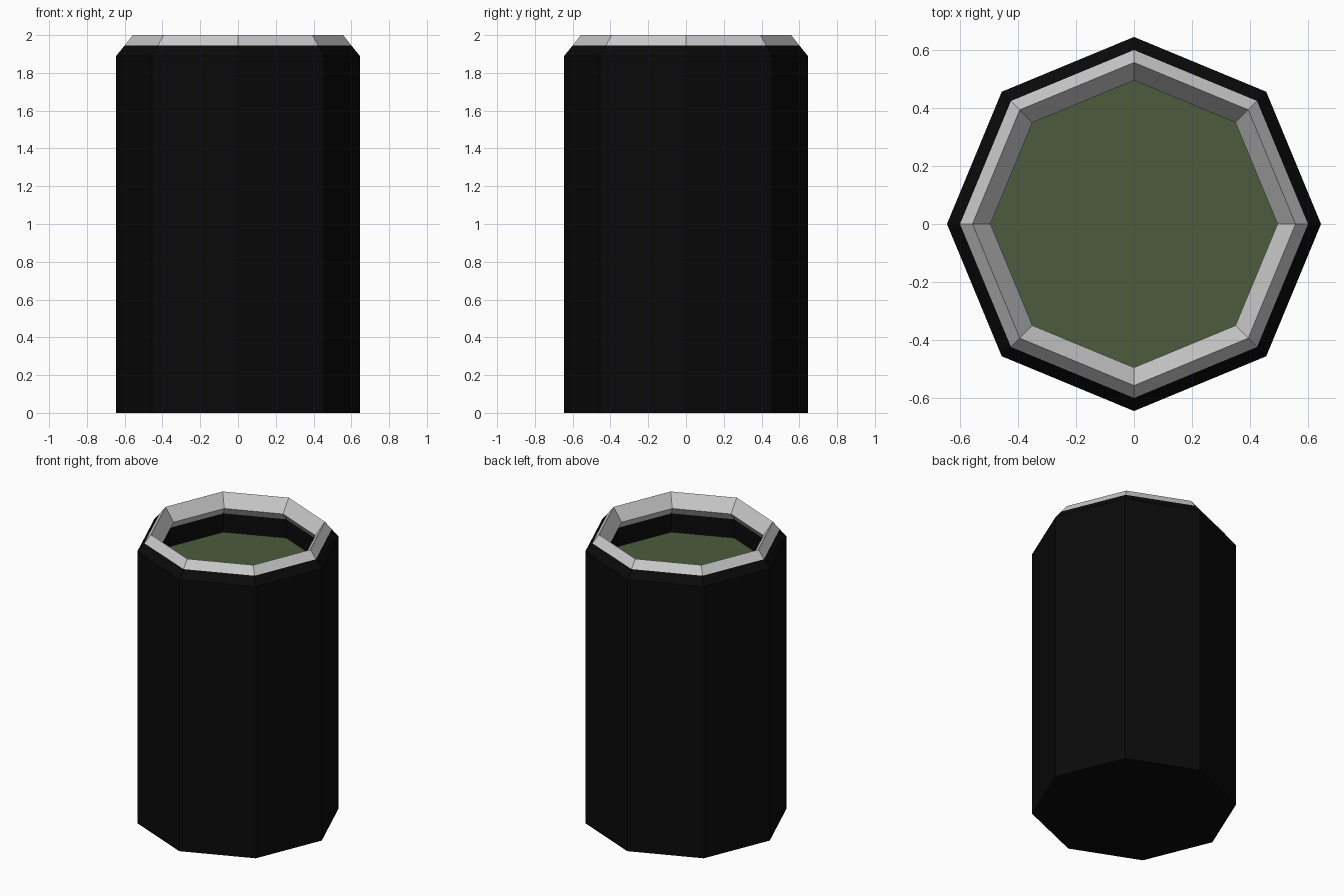
import bpy, math

if "Cube" in bpy.data.objects:
    bpy.data.objects.remove(bpy.data.objects["Cube"])

SIDES = 8


def material(name, color):
    m = bpy.data.materials.new(name)
    m.diffuse_color = (*color, 1)
    m.use_nodes = True
    m.node_tree.nodes["Principled BSDF"].inputs["Base Color"].default_value = m.diffuse_color
    return m


def ring_part(name, profiles, mat=None, cap=None):
    """Sweep (radius, z) profiles round z; cap = (radius, z, faces_up) adds a flat end."""
    verts, faces = [], []

    def ring(r, z):
        start = len(verts)
        for i in range(SIDES):
            a = math.tau * i / SIDES
            verts.append((r * math.cos(a), r * math.sin(a), z))
        return list(range(start, start + SIDES))

    for profile in profiles:
        rings = [ring(r, z) for r, z in profile]
        if cap and profile[0] == cap[:2]:
            faces.append(rings[0] if cap[2] else rings[0][::-1])
        for lo, hi in zip(rings, rings[1:]):
            for i in range(SIDES):
                j = (i + 1) % SIDES
                faces.append((lo[i], lo[j], hi[j], hi[i]))
    mesh = bpy.data.meshes.new(name)
    mesh.from_pydata(verts, [], faces)
    if mat:
        mesh.materials.append(mat)
    obj = bpy.data.objects.new(name, mesh)
    bpy.context.collection.objects.link(obj)
    return obj


black = material("black", (0.003, 0.003, 0.003))
green = material("green", (0.075, 0.105, 0.048))

# Octagonal container: closed base, chamfered shoulder, and inner wall
ring_part("container_body",
          [[(0.645, 0), (0.645, 1.89), (0.60, 1.945)],
           [(0.53, 1.86), (0.53, 1.73)]],
          black, cap=(0.645, 0, False))

# Grey bevelled rim with undercut inner lip
ring_part("rim", [[(0.60, 1.945), (0.557, 2.0), (0.495, 1.91), (0.53, 1.86)]])

# Recessed green surface
ring_part("inner_surface", [[(0.53, 1.73)]], green, cap=(0.53, 1.73, True))
